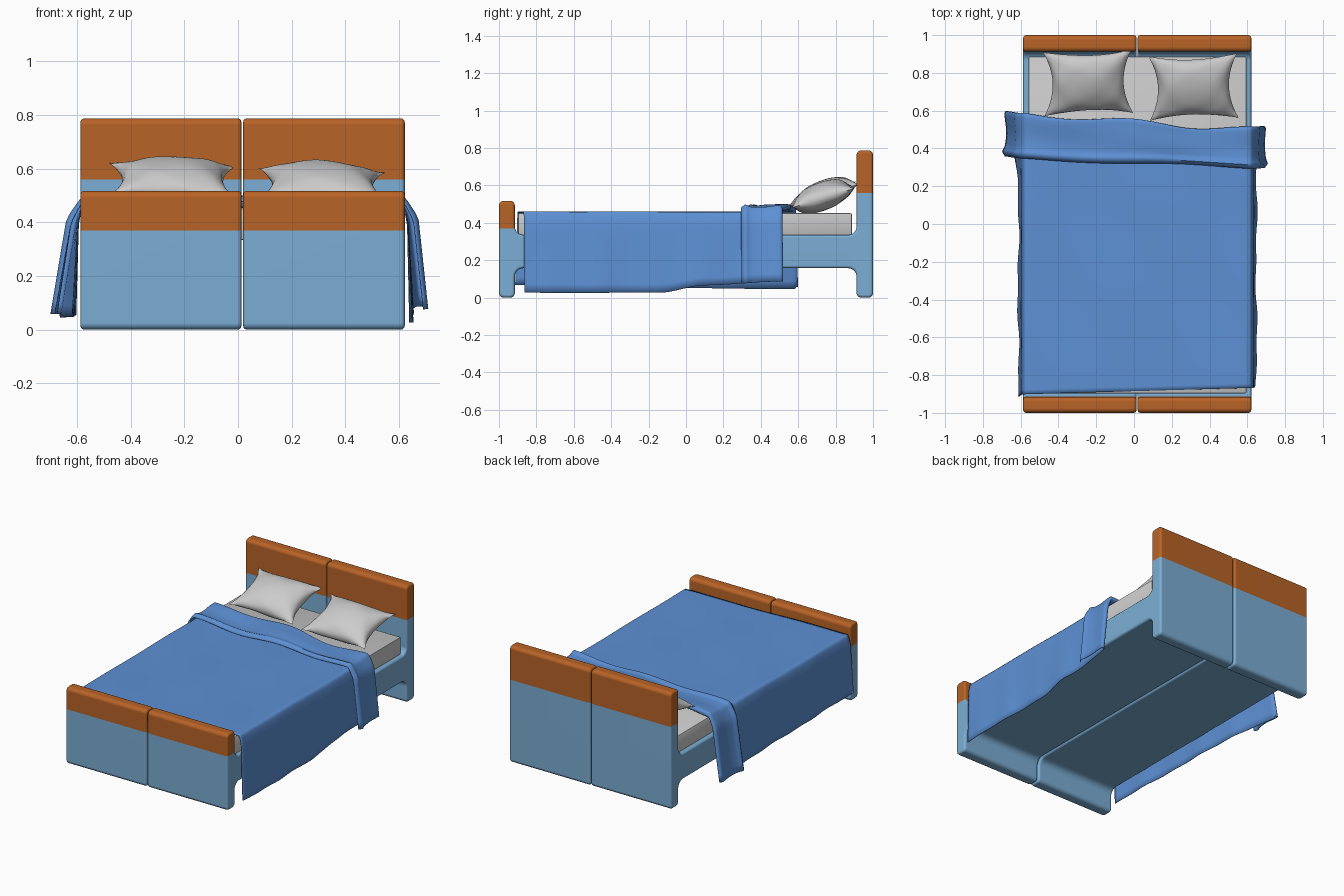
import bpy, bmesh, math
from mathutils import Vector, Matrix

if "Cube" in bpy.data.objects:
    bpy.data.objects.remove(bpy.data.objects["Cube"])


def material(name, rgb):
    m = bpy.data.materials.new(name)
    m.diffuse_color = (*rgb, 1)
    m.use_nodes = True
    m.node_tree.nodes["Principled BSDF"].inputs["Base Color"].default_value = m.diffuse_color
    return m


LIGHT = material("light_blue_paint", (0.2, 0.42, 0.66))
WOOD = material("orange_wood", (0.48, 0.125, 0.02))
CLOTH = material("blue_cloth", (0.11, 0.28, 0.66))


def finish(name, bm, mats=(), angle=40):
    mesh = bpy.data.meshes.new(name)
    bm.to_mesh(mesh)
    bm.free()
    ob = bpy.data.objects.new(name, mesh)
    bpy.context.collection.objects.link(ob)
    for m in mats:
        mesh.materials.append(m)
    bpy.ops.object.select_all(action='DESELECT')
    ob.select_set(True)
    bpy.context.view_layer.objects.active = ob
    bpy.ops.object.shade_smooth_by_angle(angle=math.radians(angle))
    return ob


def rounded(points, n=5):
    """Round each (y, z, radius) corner of a right-angled outline."""
    out = []
    for i, (y, z, r) in enumerate(points):
        p = Vector((y, z))
        a = (Vector(points[i - 1][:2]) - p).normalized() * r
        b = (Vector(points[(i + 1) % len(points)][:2]) - p).normalized() * r
        for k in range(n + 1):
            t = math.pi / 2 * k / n
            out.append(p + a * (1 - math.sin(t)) + b * (1 - math.cos(t)))
    return out


def clamp(t):
    return max(0.0, min(1.0, t))


def smooth(a, b, t):
    t = clamp((t - a) / (b - a))
    return t * t * (3 - 2 * t)


# Bed frames: an H-shaped side outline extruded across each half
R, F = 0.025, 0.045
OUTLINE = [(-1, 0, R), (-0.915, 0, R), (-0.915, 0.157, F), (0.912, 0.157, F),
           (0.912, 0, R), (1, 0, R), (1, 0.787, R), (0.912, 0.787, R),
           (0.912, 0.335, F), (-0.915, 0.335, F), (-0.915, 0.517, R), (-1, 0.517, R)]


def bed_frame(name, x0, x1):
    bm = bmesh.new()
    face = bm.faces.new([bm.verts.new((x0, p.x, p.y)) for p in rounded(OUTLINE)])
    ext = bmesh.ops.extrude_face_region(bm, geom=[face])
    new = [g for g in ext["geom"] if isinstance(g, bmesh.types.BMVert)]
    bmesh.ops.translate(bm, verts=new, vec=(x1 - x0, 0, 0))
    bmesh.ops.recalc_face_normals(bm, faces=bm.faces)
    rims = [e for e in bm.edges if abs(e.verts[0].co.x - e.verts[1].co.x) < 1e-5]
    bmesh.ops.bevel(bm, geom=rims, offset=0.015, segments=3, profile=0.5, affect='EDGES')
    # split lines between blue body and wooden caps
    for z in (0.37, 0.56):
        geom = bm.verts[:] + bm.edges[:] + bm.faces[:]
        bmesh.ops.bisect_plane(bm, geom=geom, plane_co=(0, 0, z), plane_no=(0, 0, 1))
    for f in bm.faces:
        c = f.calc_center_median()
        f.material_index = int(c.z > (0.56 if c.y > 0 else 0.37))
    ob = finish(name, bm, (LIGHT, WOOD))
    ob.modifiers.new("flat_sides", 'WEIGHTED_NORMAL').keep_sharp = True


bed_frame("left_bed_frame", -0.587, 0.013)
bed_frame("right_bed_frame", 0.019, 0.621)

# Mattress
bm = bmesh.new()
bmesh.ops.create_cube(bm, size=1, matrix=Matrix.Translation((0.018, -0.005, 0.392))
                      @ Matrix.Diagonal((1.155, 1.785, 0.118, 1)))
bmesh.ops.bevel(bm, geom=bm.edges[:], offset=0.008, segments=2, profile=0.5, affect='EDGES')
finish("mattress", bm)


# Blanket: one sheet, folded back on itself near the pillows, hanging both sides
def blanket_point(s, row, kind):
    x = -0.575 + 1.187 * clamp(s)
    q = x / 0.6
    d = max(-s, s - 1, 0)
    side = -1 if s < 0.5 else 1
    foot = -0.885 + 0.017 * q
    head = 0.53 - 0.042 * q + 0.012 * math.sin(9 * x + 2.0)
    edge = 0.322 - 0.022 * q + 0.006 * math.sin(7 * x)
    r = 0.011 + 0.004 * math.sin(11 * x + 1)
    if kind == 0:
        y, off, fold = foot + (head - foot) * row, 0, 0
    elif kind == 1:
        a = math.pi * row
        y, off, fold = head + r * math.sin(a), r * (1 - math.cos(a)), 1
    else:
        y, fold = head + (edge - head) * row, 1
        off = 2 * r + 0.008 * math.sin(math.pi * row) ** 2 * math.sin(5 * x + 1)
        off += 0.01 * smooth(0.75, 0.9, row) - 0.02 * smooth(0.9, 1, row)
    # gentle wrinkles on top
    top = 0.457 + 0.0025 * math.sin(8 * x + 3 * y) * math.sin(7 * y + 1)
    top += 0.016 * smooth(0.38, 0.56, y) * (0.6 + 0.4 * math.sin(6 * x + 2))
    if d == 0:
        return Vector((x, y, top + off))
    # hanging sides
    near = max(fold, smooth(0.25, 0.56, y))
    if side < 0:
        low = 0.068 - 0.022 * smooth(-0.9, 0.55, y) + 0.012 * fold
        flare = 0.018 + 0.052 * near
        y -= 0.012 * d * (1 - 2 * near)
    else:
        low = 0.026 + 0.04 * smooth(-0.15, 0.1, y) + 0.02 * smooth(0.1, 0.5, y)
        flare = 0.016 + 0.03 * near
        y += 0.004 * d
    out = 0.018 * math.sqrt(clamp(d * 6)) + off * clamp(d * 5) * 0.8 + flare * d
    out += 0.004 * d * math.sin(10 * y + side) + 0.003 * d * math.sin(23 * y)
    z = top + off - (top + off - low) * d
    return Vector((x + side * out, y, z))


hang = [(i / 14) ** 1.5 for i in range(1, 15)]
columns = [-d for d in reversed(hang)] + [i / 50 for i in range(51)] + [1 + d for d in hang]
rows = [(i / 60, 0) for i in range(61)] + [(i / 6, 1) for i in range(1, 7)]
rows += [(i / 20, 2) for i in range(1, 21)]
bm = bmesh.new()
grid = [[bm.verts.new(blanket_point(s, t, k)) for s in columns] for t, k in rows]
for a, b in zip(grid, grid[1:]):
    for i in range(len(columns) - 1):
        bm.faces.new((a[i], a[i + 1], b[i + 1], b[i]))
blanket = finish("folded_blanket", bm, (CLOTH,), 60)
thick = blanket.modifiers.new("cloth_thickness", 'SOLIDIFY')
thick.thickness, thick.offset = 0.004, 0


# Pillows: two bulged sheets with pinched corners and drawn-in edges
def pillow(name, x, y, z, tilt, roll, turn, phase):
    bm = bmesh.new()
    n = 28
    for face in (1, -1):
        g = []
        for j in range(n + 1):
            line = []
            for i in range(n + 1):
                u, v = 2 * i / n - 1, 2 * j / n - 1
                bulge = max(0, (1 - u * u) * (1 - v * v)) ** 0.6
                px = 0.235 * u * (1 - 0.2 * u * u * (1 - v ** 2))
                py = 0.178 * v * (1 - 0.13 * v * v * (1 - u ** 2))
                crease = 0.006 * math.sin(7 * u + phase) * math.sin(6 * v + 2 * phase)
                pz = face * bulge * (0.075 + crease * (1 - bulge) * 2)
                pz += 0.006 * math.sin(3 * u + phase) * v
                line.append(bm.verts.new((px, py, pz)))
            g.append(line)
        for a, b in zip(g, g[1:]):
            for i in range(n):
                q = (a[i], a[i + 1], b[i + 1], b[i])
                bm.faces.new(q if face > 0 else q[::-1])
    bmesh.ops.remove_doubles(bm, verts=bm.verts, dist=1e-5)
    ob = finish(name, bm, (), 75)
    ob.location = (x, y, z)
    ob.rotation_euler = [math.radians(k) for k in (tilt, roll, turn)]


pillow("left_pillow", -0.243, 0.748, 0.555, 20, 2, 2, 0.4)
pillow("right_pillow", 0.315, 0.725, 0.54, 19, 2, 2, 2.1)
